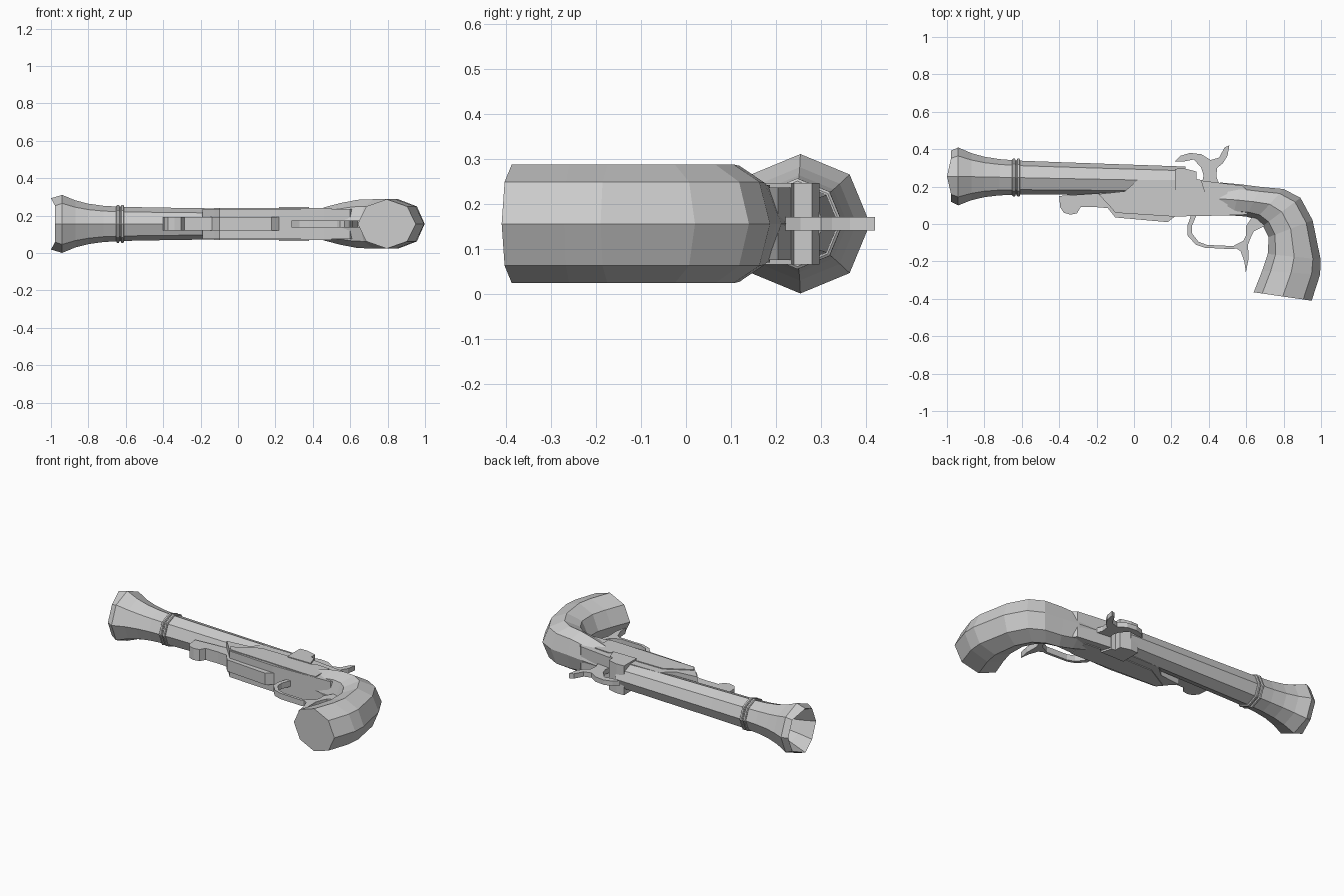
import bpy, bmesh, math

ZC = 0.156  # middle plane of the pistol


def finish(name, bm):
    bmesh.ops.recalc_face_normals(bm, faces=bm.faces)
    me = bpy.data.meshes.new(name)
    bm.to_mesh(me)
    bm.free()
    ob = bpy.data.objects.new(name, me)
    bpy.context.collection.objects.link(ob)
    return ob


def loft(name, rings, caps=(True, True)):
    """Skin a list of equal-length rings of points."""
    bm = bmesh.new()
    vs = [[bm.verts.new(p) for p in r] for r in rings]
    n = len(vs[0])
    for a, b in zip(vs, vs[1:]):
        for i in range(n):
            bm.faces.new((a[i], a[(i + 1) % n], b[(i + 1) % n], b[i]))
    if caps[0]:
        bm.faces.new(vs[0])
    if caps[1]:
        bm.faces.new(vs[-1])
    return finish(name, bm)


def octagon(p, q, half):
    """Eight-sided section between outline points p and q, half = half width in z."""
    ring = []
    for i in range(8):
        a = math.pi * i / 4
        t = 0.5 + 0.5 * math.cos(a)
        ring.append((q[0] + (p[0] - q[0]) * t, q[1] + (p[1] - q[1]) * t,
                     ZC + half * math.sin(a)))
    return ring


def slab(name, outline, half):
    """Side outline extruded evenly about the middle plane."""
    return loft(name, [[(x, y, ZC + s * half) for x, y in outline] for s in (-1, 1)])


def strap(name, outer, inner, half):
    """Curved bar between two matching side lines."""
    return loft(name, [[(*o, ZC - half), (*o, ZC + half), (*i, ZC + half), (*i, ZC - half)]
                       for o, i in zip(outer, inner)])


def axis_y(x):
    return 0.255 - 0.02 * (x + 0.97)


def barrel_ring(x, r):
    y = axis_y(x)
    return octagon((x, y + r), (x, y - r), r)


# Barrel: bore, scalloped muzzle rim, bell and tapered octagonal tube
profile = [(-0.55, 0.045), (-0.80, 0.07), (-0.90, 0.10), (-0.978, 0.137), (-0.94, 0.155),
           (-0.87, 0.126), (-0.80, 0.108), (-0.72, 0.097), (-0.62, 0.091), (-0.40, 0.087),
           (0.275, 0.077)]
rings = [barrel_ring(x, r) for x, r in profile]
for i in (2, 6):
    x, y, z = rings[3][i]
    rings[3][i] = (-1.0, y, z)
loft("barrel", rings)

# Two raised bands behind the bell
for k, x in enumerate((-0.642, -0.618)):
    loft(f"barrel_band_{k + 1}", [barrel_ring(x - 0.009, 0.095), barrel_ring(x - 0.005, 0.101),
                                  barrel_ring(x + 0.005, 0.101), barrel_ring(x + 0.009, 0.095)])

# Frame and lock plate
slab("frame", [(-0.19, 0.16), (-0.125, 0.09), (-0.10, 0.06), (0.21, 0.04), (0.46, 0.045),
               (0.60, 0.05), (0.66, 0.12), (0.58, 0.205), (0.46, 0.22), (0.34, 0.235), (0.02, 0.235),
               (-0.05, 0.175)], 0.081)
slab("lock_plate", [(-0.125, 0.10), (-0.10, 0.07), (0.46, 0.045), (0.50, 0.05), (0.50, 0.18),
                    (0.40, 0.187), (0.38, 0.17), (0.24, 0.17), (0.21, 0.187), (0.03, 0.187)], 0.086)
slab("breech_block", [(0.22, 0.17), (0.38, 0.17), (0.36, 0.235), (0.335, 0.24), (0.335, 0.28),
                      (0.27, 0.297), (0.22, 0.295)], 0.091)

# Under-barrel rail with rounded front knob
slab("under_rail", [(-0.40, 0.15), (-0.395, 0.09), (-0.375, 0.06), (-0.34, 0.05), (-0.305, 0.057),
                    (-0.285, 0.09), (-0.20, 0.09), (-0.14, 0.085), (-0.10, 0.035), (0.18, 0.01),
                    (0.225, 0.045), (0.15, 0.10), (-0.10, 0.17)], 0.036)

# Grip: octagonal sections following the back and front lines
back = [(0.46, 0.222), (0.57, 0.212), (0.68, 0.198), (0.80, 0.187), (0.89, 0.14),
        (0.955, 0.02), (0.998, -0.19), (0.995, -0.27), (0.95, -0.41)]
front = [(0.455, 0.048), (0.53, 0.045), (0.60, 0.04), (0.65, 0.025), (0.69, -0.01),
         (0.72, -0.07), (0.715, -0.16), (0.685, -0.25), (0.64, -0.365)]
width = [0.088, 0.112, 0.129, 0.132, 0.132, 0.132, 0.132, 0.132, 0.132]
loft("grip", [octagon(b, f, w) for b, f, w in zip(back, front, width)])

# Hammer with thumb spur
slab("hammer", [(0.22, 0.335), (0.25, 0.365), (0.30, 0.38), (0.36, 0.373), (0.41, 0.342),
                (0.455, 0.355), (0.485, 0.41), (0.51, 0.42), (0.50, 0.365), (0.475, 0.325),
                (0.445, 0.30), (0.44, 0.255), (0.46, 0.20), (0.36, 0.20), (0.372, 0.26),
                (0.36, 0.30), (0.32, 0.345), (0.27, 0.335)], 0.015)

# Trigger guard: looped strap, with a tail spur
strap("trigger_guard",
      [(0.31, 0.06), (0.285, -0.01), (0.285, -0.06), (0.33, -0.11), (0.38, -0.127), (0.53, -0.135),
       (0.61, -0.11), (0.625, -0.07), (0.64, -0.04), (0.70, -0.01)],
      [(0.34, 0.06), (0.31, -0.01), (0.31, -0.05), (0.345, -0.095), (0.39, -0.112), (0.53, -0.118),
       (0.585, -0.09), (0.60, -0.06), (0.60, -0.01), (0.64, 0.05)], 0.018)
slab("guard_spur", [(0.53, -0.12), (0.61, -0.10), (0.612, -0.19), (0.598, -0.26),
                    (0.590, -0.20), (0.57, -0.145)], 0.018)
